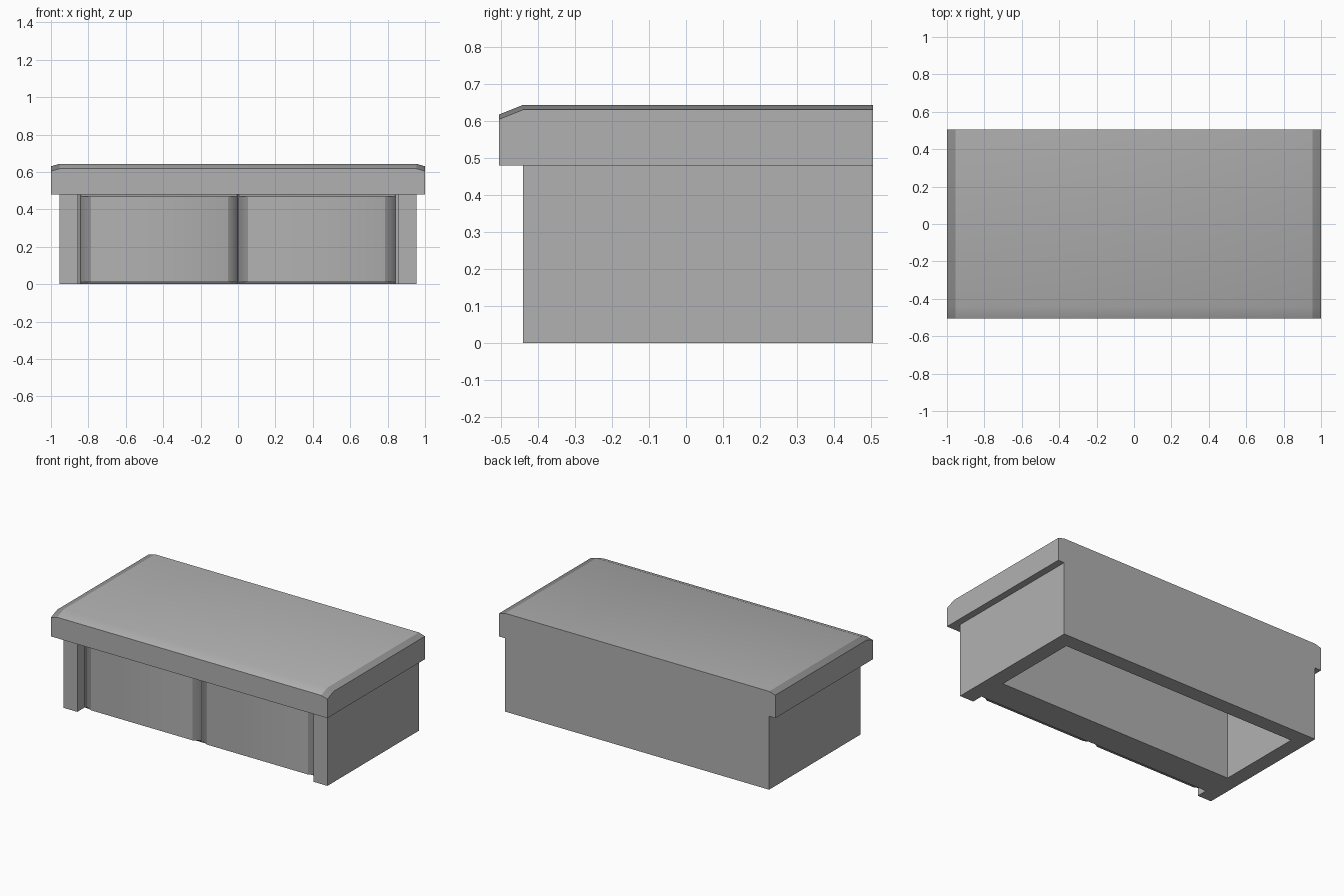
import bpy, bmesh
from math import radians

if "Cube" in bpy.data.objects:
    bpy.data.objects.remove(bpy.data.objects["Cube"])


def grey(name, v):
    mat = bpy.data.materials.new(name)
    mat.diffuse_color = (v, v, v, 1)
    mat.use_nodes = True
    mat.node_tree.nodes["Principled BSDF"].inputs["Base Color"].default_value = mat.diffuse_color
    return mat

BODY, TRIM = grey("body_grey", 0.44), grey("trim_grey", 0.28)


def loft(name, rings, smooth=False, is_trim=None):
    """Join equal-sized rings of points into a closed solid."""
    bm = bmesh.new()
    loops = [[bm.verts.new(p) for p in ring] for ring in rings]
    n = len(loops[0])
    for a, b in zip(loops, loops[1:]):
        for i in range(n):
            j = (i + 1) % n
            bm.faces.new((a[i], a[j], b[j], b[i]))
    bm.faces.new(loops[0])
    bm.faces.new(loops[-1])
    bmesh.ops.recalc_face_normals(bm, faces=bm.faces)
    for f in bm.faces:
        if is_trim and is_trim(f.calc_center_median(), f.normal):
            f.material_index = 1
    mesh = bpy.data.meshes.new(name)
    bm.to_mesh(mesh)
    bm.free()
    mesh.materials.append(BODY)
    mesh.materials.append(TRIM)
    obj = bpy.data.objects.new(name, mesh)
    bpy.context.collection.objects.link(obj)
    if smooth:
        bpy.context.view_layer.objects.active = obj
        obj.select_set(True)
        bpy.ops.object.shade_smooth_by_angle(angle=radians(35))
        obj.select_set(False)
    return obj


# Carcass: side walls and back wall as a U-shaped plan, open below
plan = [(-0.955, -0.44), (-0.855, -0.44), (-0.855, 0.405), (0.855, 0.405),
        (0.855, -0.44), (0.955, -0.44), (0.955, 0.505), (-0.955, 0.505)]
loft("carcass", [[(x, y, z) for x, y in plan] for z in (0, 0.48)])

# Countertop: section across x, sloping down at the front, darker side chamfers
def top_section(y, drop):
    pts = [(-1, 0.48), (1, 0.48), (1, 0.63 - drop), (0.955, 0.643 - drop),
           (-0.955, 0.643 - drop), (-1, 0.63 - drop)]
    return [(x, y, z) for x, z in pts]

loft("countertop", [top_section(-0.505, 0.026), top_section(-0.44, 0),
                    top_section(0.505, 0)], smooth=True,
     is_trim=lambda c, n: n.z > 0.5 and abs(c.x) > 0.9)

# Two thick front panels with darker bevelled borders, set between the walls
def panel_ring(side, y, x_in, x_out, dz):
    return [(side * x_in, y, dz), (side * x_out, y, dz),
            (side * x_out, y, 0.48 - dz), (side * x_in, y, 0.48 - dz)]

for label, side in (("left", -1), ("right", 1)):
    loft(label + "_door", [
        panel_ring(side, -0.17, 0, 0.855, 0),
        panel_ring(side, -0.365, 0, 0.855, 0),
        panel_ring(side, -0.366, 0.004, 0.842, 0),
        panel_ring(side, -0.372, 0.007, 0.838, 0.012),
        panel_ring(side, -0.397, 0.053, 0.785, 0.0125)], smooth=True,
        is_trim=lambda c, n: -0.396 < c.y < -0.3655)
